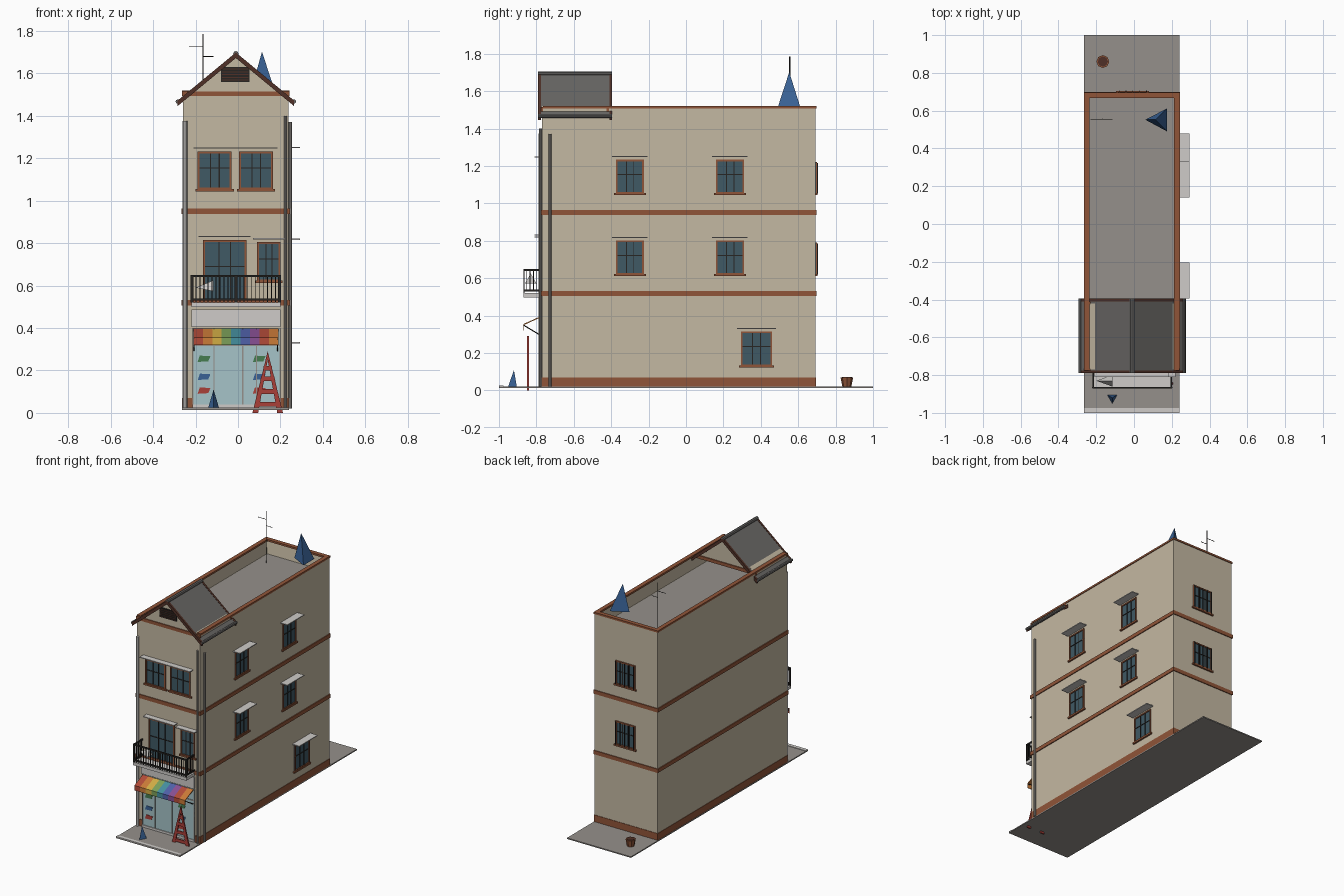
import bpy, bmesh, math
from mathutils import Vector

if "Cube" in bpy.data.objects:
    bpy.data.objects.remove(bpy.data.objects["Cube"])


def mat(name, r, g, b):
    m = bpy.data.materials.new(name)
    m.diffuse_color = (r, g, b, 1)
    m.use_nodes = True
    m.node_tree.nodes["Principled BSDF"].inputs["Base Color"].default_value = m.diffuse_color
    return m


WALL = mat("wall_cream", .55, .48, .36)
BRICK = mat("brick_trim", .28, .09, .04)
DARK = mat("dark_metal", .02, .018, .016)
BROWN = mat("dark_wood", .08, .03, .02)
GLASS = mat("window_glass", .05, .1, .13)
SHOP = mat("shop_glass", .38, .55, .58)
GREY = mat("concrete", .3, .28, .26)
ROOF = mat("roof_grey", .14, .135, .13)
PALE = mat("pale_panel", .62, .6, .58)
RED = mat("red", .4, .05, .04)
BLUE = mat("blue", .04, .12, .3)
GREEN = mat("green", .06, .2, .08)


def finish(bm, name, m):
    bmesh.ops.recalc_face_normals(bm, faces=bm.faces)
    me = bpy.data.meshes.new(name)
    bm.to_mesh(me)
    bm.free()
    me.materials.append(m)
    ob = bpy.data.objects.new(name, me)
    bpy.context.collection.objects.link(ob)
    return ob


def box(name, x0, x1, y0, y1, z0, z1, m):
    bm = bmesh.new()
    bmesh.ops.create_cube(bm, size=1)
    for v in bm.verts:
        v.co = ((x0 + x1) / 2 + v.co.x * (x1 - x0), (y0 + y1) / 2 + v.co.y * (y1 - y0),
                (z0 + z1) / 2 + v.co.z * (z1 - z0))
    return finish(bm, name, m)


def prism(name, pts, a, b, m, axis="y"):
    # Extrudes an (x, z) profile along y, or a (y, z) profile along x
    bm = bmesh.new()
    at = (lambda p, t: (p[0], t, p[1])) if axis == "y" else (lambda p, t: (t, p[0], p[1]))
    f = bm.faces.new([bm.verts.new(at(p, a)) for p in pts])
    r = bmesh.ops.extrude_face_region(bm, geom=[f])
    off = Vector((0, b - a, 0)) if axis == "y" else Vector((b - a, 0, 0))
    bmesh.ops.translate(bm, vec=off, verts=[v for v in r["geom"] if isinstance(v, bmesh.types.BMVert)])
    return finish(bm, name, m)


def rod(name, p, q, r, m, n=8, r2=None):
    p, q = Vector(p), Vector(q)
    bm = bmesh.new()
    bmesh.ops.create_cone(bm, cap_ends=True, segments=n, radius1=r, radius2=r if r2 is None else r2,
                          depth=(q - p).length)
    rot = (q - p).to_track_quat("Z", "Y").to_matrix()
    bmesh.ops.rotate(bm, matrix=rot, verts=bm.verts)
    bmesh.ops.translate(bm, vec=(p + q) / 2, verts=bm.verts)
    return finish(bm, name, m)


X0, X1, Y0, Y1, TOP = -.26, .238, -.77, .692, 1.512


def panel(name, face, u0, u1, z0, z1, d0, d1, m):
    # Box on a facade, d measured outward from the wall
    if face == "front":
        return box(name, u0, u1, Y0 - d1, Y0 - d0, z0, z1, m)
    if face == "back":
        return box(name, u0, u1, Y1 + d0, Y1 + d1, z0, z1, m)
    return box(name, X1 + d0, X1 + d1, u0, u1, z0, z1, m)


def window(name, face, u0, u1, z0, z1, hood=0, sill=True):
    t, w = .009, u1 - u0
    panel(name + "_glass", face, u0, u1, z0, z1, -.01, .002, GLASS)
    for a, b in ((u0, u0 + t), (u1 - t, u1)):
        panel(name + "_jamb", face, a, b, z0, z1, -.01, .008, BRICK)
    for a, b in ((z0, z0 + t), (z1 - t, z1)):
        panel(name + "_rail", face, u0, u1, a, b, -.01, .0078, BRICK)
    for k in (.36, .62):
        panel(name + "_mullion", face, u0 + w * k, u0 + w * k + .005, z0, z1, -.01, .006, DARK)
    zm = z0 + (z1 - z0) * .55
    panel(name + "_transom", face, u0, u1, zm, zm + .005, -.01, .0055, DARK)
    if sill:
        panel(name + "_sill", face, u0 - .01, u1 + .01, z0 - .008, z0 + .003, -.01, .012, BRICK)
    if hood:
        panel(name + "_hood", face, u0 - .02, u1 + .02, z1 + .013, z1 + .019, -.01, hood, PALE)


# Ground slab and hollow-topped body
box("ground_slab", -.265, .241, -1, 1, .014, .022, GREY)
box("kerb", -.265, .241, -1, -.975, .02, .026, PALE)
body = box("body", X0, X1, Y0, Y1, .018, TOP, WALL)
bm = bmesh.new()
bm.from_mesh(body.data)
top = max(bm.faces, key=lambda f: f.calc_center_median().z)
bmesh.ops.inset_region(bm, faces=[top], thickness=.022)
bmesh.ops.translate(bm, vec=(0, 0, -.1), verts=top.verts)
bm.to_mesh(body.data)
bm.free()
box("roof_deck", X0 + .022, X1 - .022, Y0 + .022, Y1 - .022, 1.405, 1.415, GREY)

# Plinth, floor bands and parapet coping
for n, z0, z1, e in (("plinth", .017, .07, .003), ("lower_band", .505, .532, .006), ("upper_band", .937, .964, .006)):
    box(n, X0 - e, X1 + e, Y0 - e, Y1 + e, z0, z1, BRICK)
for a, b in ((X0 - .005, X0 + .025), (X1 - .025, X1 + .005)):
    box("coping_side", a, b, Y0 + .005, Y1 + .005, 1.507, 1.52, BRICK)
box("coping_back", X0 - .005, X1 + .005, Y1 - .025, Y1 + .005, 1.507, 1.52, BRICK)

# Front gable and small pitched roof
C, RY0, RY1 = -.01, -.79, -.395


def chevron(half, zt, drop, th):
    return [(C - half, zt - drop), (C, zt), (C + half, zt - drop),
            (C + half, zt - drop - th), (C, zt - th), (C - half, zt - drop - th)]


prism("gable", [(X0, 1.495), (X1, 1.495), (C, 1.68)], Y0, -.42, WALL)
prism("pitched_roof", chevron(.272, 1.695, .222, .016), RY0 + .005, RY1 - .005, ROOF)
for a in (RY0, RY1 - .015):
    prism("verge_board", chevron(.274, 1.698, .226, .026), a, a + .015, BROWN)
for a in (Y0 - .006, -.425):
    box("gable_band", X0 - .004, X1 + .004, a, a + .012, 1.492, 1.515, BRICK)
rod("ridge_cap", (C, RY0, 1.692), (C, RY1, 1.692), .013, ROOF)
for s in (-1, 1):
    rod("gutter", (C + s * .274, RY0, 1.467), (C + s * .274, RY1, 1.467), .01, ROOF)
panel("gable_vent", "front", -.08, .055, 1.56, 1.63, -.01, .005, DARK)
for i in range(5):
    panel("vent_slat", "front", -.075, .05, 1.566 + i * .013, 1.57 + i * .013, 0, .009, BROWN)

# Side, back and front windows
for y in (-.3, .235):
    for z in (.62, 1.052):
        window("side_window", "right", y - .075, y + .075, z, z + .182, .055)
window("side_low_window", "right", .294, .46, .13, .315, .055)
for z in (.62, 1.052):
    window("back_window", "back", -.085, .07, z, z + .17)
    for i in range(5):
        u = -.08 + i * .036
        panel("window_bar", "back", u, u + .004, z, z + .165, .008, .014, DARK)
for u in (-.19, .005):
    window("front_upper_window", "front", u, u + .16, 1.052, 1.232, .04)
window("balcony_door", "front", -.165, .04, .53, .815, .04, False)
window("balcony_window", "front", .09, .2, .62, .805, .04)

# Balcony with railing
BX0, BX1, BY = -.22, .2, -.87
box("balcony_floor", BX0, BX1, BY, Y0, .498, .52, PALE)
for z in (.535, .645):
    box("rail_front", BX0, BX1, BY, BY + .008, z - .005, z + .005, DARK)
    for x in (BX0, BX1 - .008):
        box("rail_side", x, x + .008, BY, Y0, z - .005, z + .005, DARK)
for i in range(23):
    x = BX0 + .004 + i * (BX1 - BX0 - .008) / 22
    r = .007 if i in (0, 11, 22) else .002
    box("baluster", x - r, x + r, BY + .002, BY + .006, .52, .65, DARK)
for x in (BX0 + .004, BX1 - .004):
    for i in range(1, 6):
        y = BY + i * .018
        box("side_baluster", x - .002, x + .002, y - .002, y + .002, .53, .645, DARK)
rod("dish", (-.115, -.83, .59), (-.2, -.83, .59), .035, PALE, 3, 0)

# Shopfront: glazing, mullions, sign panel, displays
panel("shop_glazing", "front", -.215, .2, .035, .4, -.01, .006, SHOP)
for x in (-.215, -.115, .02, .085, .195):
    panel("shop_mullion", "front", x, x + .005, .035, .4, 0, .009, GREY)
panel("shop_transom", "front", -.215, .2, .315, .322, 0, .009, GREY)
panel("shop_sill", "front", -.215, .2, .025, .04, 0, .012, PALE)
panel("sign_panel", "front", -.22, .2, .405, .488, -.01, .012, PALE)
for x in (-.16, .1):
    for z, m in ((.255, GREEN), (.17, BLUE), (.105, RED)):
        prism("display_item", [(x - .03, z - .015), (x + .02, z - .012), (x + .03, z + .012), (x - .02, z + .015)],
              Y0 - .009, Y0, m)

# Striped awning with valance and struts
STRIPES = [(.45, .07, .04), (.6, .2, .04), (.65, .42, .06), (.2, .35, .1), (.06, .28, .35), (.08, .12, .4), (.25, .08, .3),
           (.45, .07, .04), (.6, .2, .04)]
slope = [(Y0, .4), (BY, .355), (BY, .32), (BY + .004, .32), (BY + .004, .35), (Y0, .394)]
w = .4 / len(STRIPES)
for i, c in enumerate(STRIPES):
    a = -.21 + i * w
    prism("awning_stripe", slope, a, a + w, mat("stripe", *c), "x")
for x in (-.207, .187):
    rod("awning_strut", (x, BY, .35), (x, Y0, .29), .003, DARK, 6)

# Downpipes
rod("left_downpipe", (-.25, -.778, .02), (-.25, -.778, 1.375), .011, PALE)
rod("front_downpipe", (.224, -.778, .02), (.224, -.778, 1.4), .007, GREY)
rod("side_downpipe", (.246, -.727, .02), (.246, -.727, 1.37), .008, GREY)

# Rooftop cone and aerial
bm = bmesh.new()
base = [bm.verts.new(p) for p in ((.06, .552, 1.512), (.175, .49, 1.512), (.175, .612, 1.512))]
tip = bm.verts.new((.113, .552, 1.702))
bm.faces.new(base)
for i in range(3):
    bm.faces.new((base[i], base[(i + 1) % 3], tip))
finish(bm, "roof_cone", BLUE)
rod("aerial_mast", (-.165, .555, 1.41), (-.165, .555, 1.785), .003, DARK, 6)
for z, a, b in ((1.725, -.23, -.165), (1.68, -.165, -.115)):
    rod("aerial_arm", (a, .555, z), (b, .555, z), .002, DARK, 6)

# Pavement frame, small marker and back-yard pot
for s in (-1, 1):
    prism("stand_leg", [(.14 + s * .072, 0), (.14 + s * .045, 0), (.14, .25), (.14, .29)], -.85, -.84, RED)
for z, h in ((.03, .065), (.09, .05), (.15, .036), (.2, .022)):
    prism("stand_rung", [(.14 - h, z), (.14 + h, z), (.14 + h * .85, z + .022), (.14 - h * .85, z + .022)],
          -.849, -.841, RED)
rod("pavement_marker", (-.115, -.92, .022), (-.115, -.92, .11), .03, BLUE, 3, 0)
rod("yard_pot", (-.165, .86, .02), (-.165, .86, .07), .024, BRICK, 8, .034)
rod("yard_pot_soil", (-.165, .86, .06), (-.165, .86, .073), .027, BROWN, 8)
